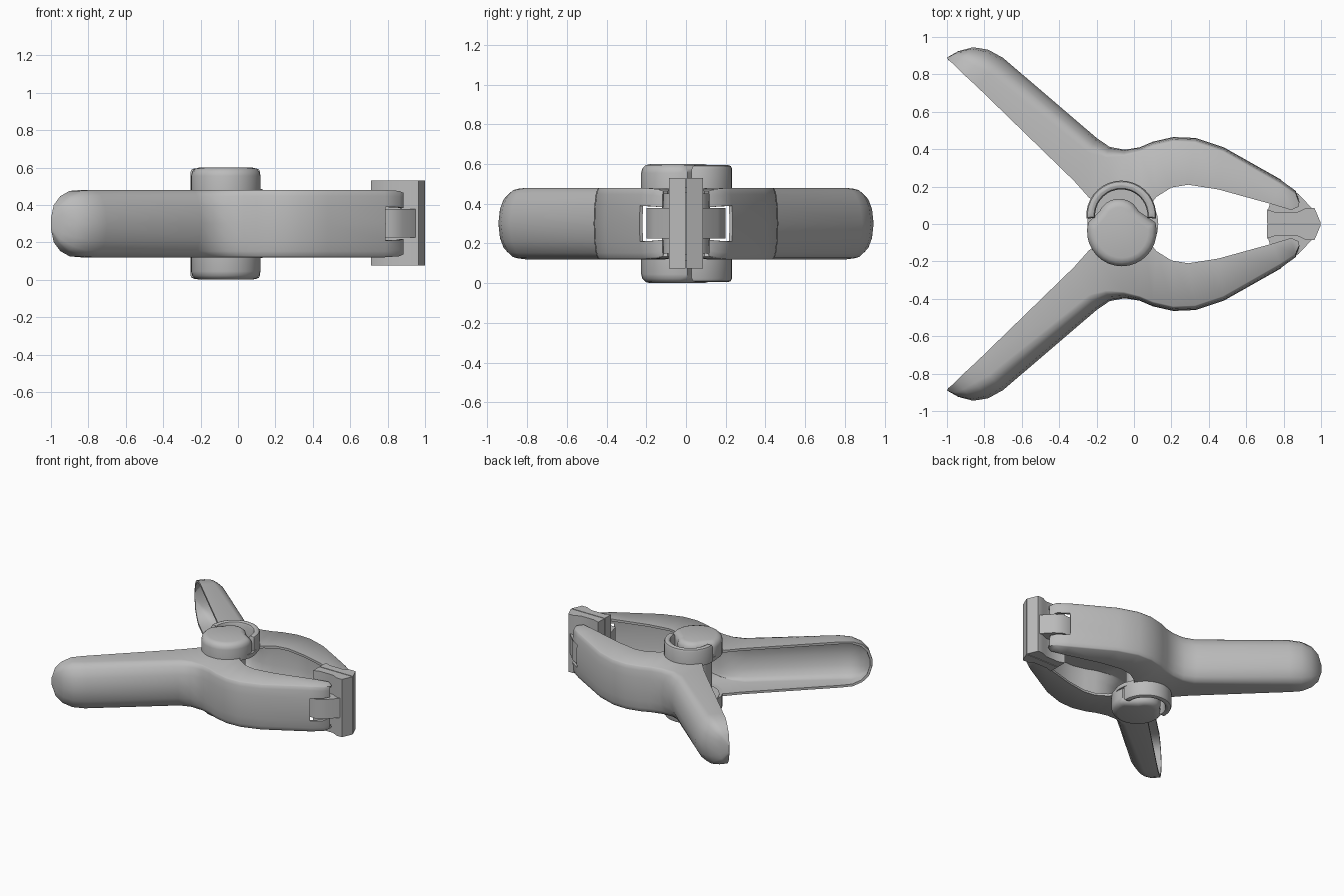
import bpy, bmesh, math

cube = bpy.data.objects.get("Cube")
if cube:
    bpy.data.objects.remove(cube)

grey = bpy.data.materials.new("plain_grey")
grey.use_nodes = True
grey.diffuse_color = (0.5, 0.5, 0.5, 1)
grey.node_tree.nodes["Principled BSDF"].inputs["Base Color"].default_value = (0.5, 0.5, 0.5, 1)

MID = 0.3  # height of the symmetry plane


def finish(name, bm, angle=35, wall=0.0):
    mesh = bpy.data.meshes.new(name)
    bm.to_mesh(mesh)
    bm.free()
    obj = bpy.data.objects.new(name, mesh)
    bpy.context.collection.objects.link(obj)
    mesh.materials.append(grey)
    bpy.ops.object.select_all(action='DESELECT')
    obj.select_set(True)
    bpy.context.view_layer.objects.active = obj
    if wall:
        solid = obj.modifiers.new("wall", 'SOLIDIFY')
        solid.thickness = wall
        solid.offset = -1
        bpy.ops.object.modifier_apply(modifier=solid.name)
    bpy.ops.object.shade_smooth_by_angle(angle=math.radians(angle))


def prism(name, outline, z0, z1, bevel=0.0, segments=2):
    """Extrude an xy outline from z0 to z1 and round the rim at z1."""
    bm = bmesh.new()
    face = bm.faces.new([bm.verts.new((x, y, z0)) for x, y in outline])
    top = bmesh.ops.extrude_face_region(bm, geom=[face])["geom"]
    for v in top:
        if isinstance(v, bmesh.types.BMVert):
            v.co.z = z1
    bmesh.ops.recalc_face_normals(bm, faces=bm.faces)
    if bevel:
        rim = [e for e in bm.edges if all(abs(v.co.z - z1) < 1e-5 for v in e.verts)]
        bmesh.ops.bevel(bm, geom=rim, offset=bevel, segments=segments,
                        profile=0.5, affect='EDGES')
    finish(name, bm)


def arc(cx, cy, r, a0, a1, n):
    angles = [math.radians(a0 + (a1 - a0) * i / n) for i in range(n + 1)]
    return [(cx + r * math.cos(a), cy + r * math.sin(a)) for a in angles]


# Arm stations: outer x, outer y, inner x, inner y, half height, bow of the back
STATIONS = [
    (-1.0, .89, -1.0, .888, .03, 0),
    (-.94, .924, -.985, .872, .1, .03),
    (-.86, .945, -.95, .84, .147, .08),
    (-.78, .932, -.9, .79, .175, .11),
    (-.7, .888, -.84, .735, .18, .11),
    (-.2, .46, -.32, .23, .18, .09),
    (-.13, .412, -.24, .14, .18, .06),
    (-.05, .397, -.1, .05, .18, .035),
    (.03, .41, .05, .06, .18, .025),
    (.1, .44, .12, .145, .18, .025),
    (.21, .465, .2, .195, .18, .025),
    (.33, .46, .29, .21, .18, .025),
    (.48, .41, .45, .185, .18, .025),
    (.79, .235, .74, .105, .18, .025),
    (.865, .18, .84, .075, .175, .02),
    (.885, .12, .88, .092, .165, .005),
]
LEVELS = [-1, -.96, -.82, -.5, 0, .5, .82, .96, 1]


def arm(name, side):
    bm = bmesh.new()
    rows = []
    for ox, oy, ix, iy, h, bow in STATIONS:
        dx, dy = ix - ox, iy - oy
        depth = math.hypot(dx, dy)
        section = [(ix, iy, -h)]
        for f in LEVELS:
            # elliptical back
            t = bow * (1 - math.sqrt(1 - f * f)) / depth
            section.append((ox + dx * t, oy + dy * t, f * h))
        section.append((ix, iy, h))
        rows.append([bm.verts.new((x, y * side, MID + z)) for x, y, z in section])
    for s in range(len(rows) - 1):
        for k in range(len(rows[0]) - 1):
            # slot in the jaw tip for the pad's tab
            if s >= len(rows) - 3 and k in (4, 5):
                continue
            quad = [rows[s][k], rows[s][k + 1], rows[s + 1][k + 1], rows[s + 1][k]]
            bm.faces.new(quad if side > 0 else quad[::-1])
    finish(name, bm, 55, wall=0.018)


PAD = [(.71, .003), (.71, .078), (.76, .062), (.87, .062), (.92, .085),
       (.965, .085), (1.0, .003)]
TAB = [(.71, .05), (.75, .195), (.82, .198), (.88, .16), (.955, .08), (.93, .04)]

for label, side in (("back", 1), ("front", -1)):
    arm(label + "_arm", side)
    prism(label + "_jaw_pad", [(x, y * side) for x, y in PAD], .075, .53)
    prism(label + "_pad_tab", [(x, y * side) for x, y in TAB], .225, .378)

# Pivot: barrel between the arms, then a plate, rounded lug and collar on both faces
prism("pivot_barrel", arc(-.08, 0, .12, 0, 345, 23), .1, .5)
PLATE = arc(-.06, 0, .19, 0, 348, 29)
LUG = arc(-.065, -.04, .186, 165, 375, 18) + arc(-.08, .02, .115, 25, 155, 10)
COLLAR = arc(-.068, .045, .187, -5, 185, 18) + arc(-.068, .045, .14, 185, -5, 18)
for label, d in (("upper", 1), ("lower", -1)):
    prism(label + "_pivot_plate", PLATE, MID + .155 * d, MID + .185 * d)
    prism(label + "_pivot_lug", LUG, MID + .16 * d, MID + .3 * d, .045, 3)
    prism(label + "_pivot_collar", COLLAR, MID + .16 * d, MID + .295 * d, .02, 2)
